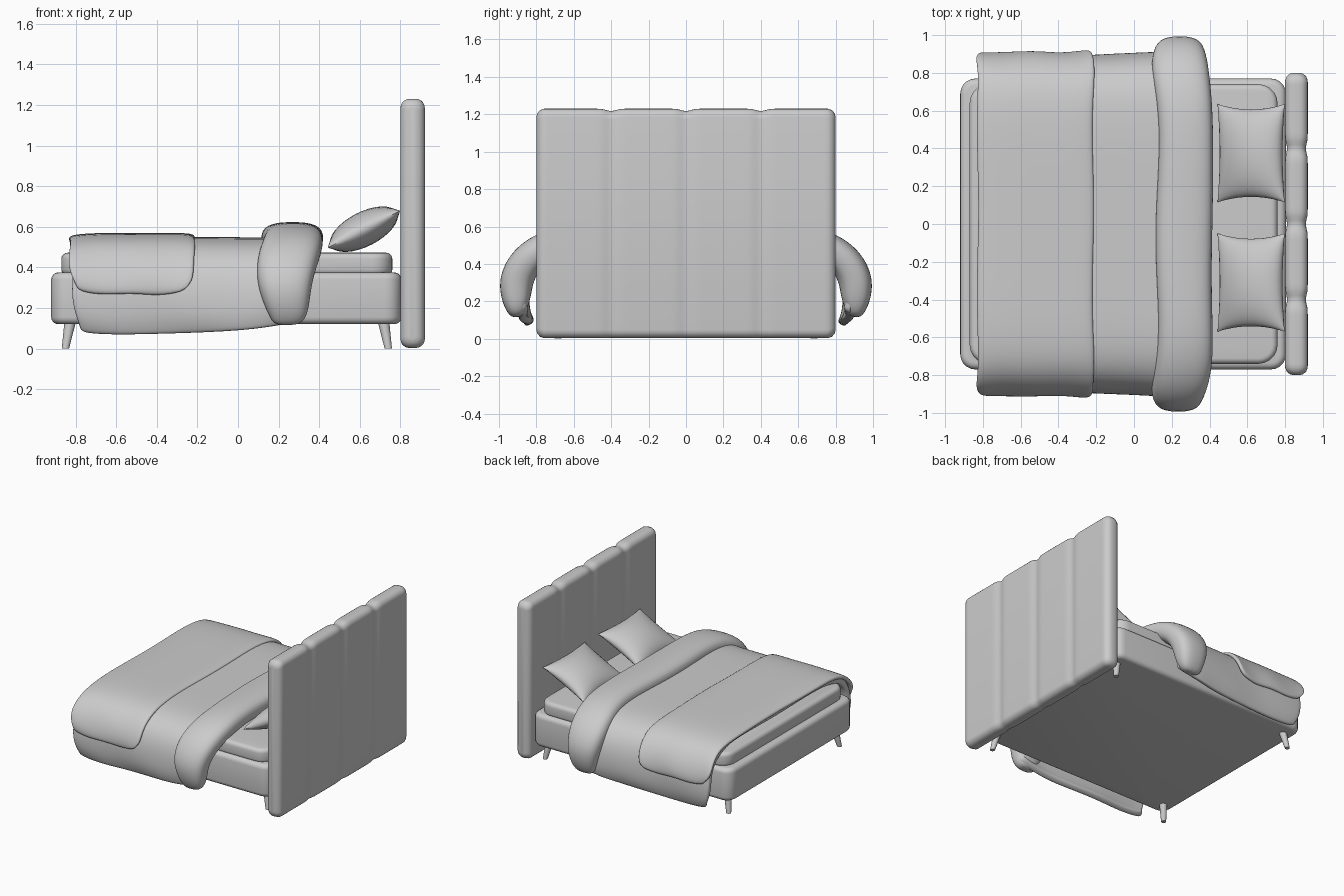
import bpy, bmesh, math
from mathutils import Vector, Matrix

if "Cube" in bpy.data.objects:
    bpy.data.objects.remove(bpy.data.objects["Cube"])


def finish(name, bm, subsurf=0, thickness=0):
    bmesh.ops.remove_doubles(bm, verts=bm.verts, dist=1e-5)
    if not thickness:
        bmesh.ops.recalc_face_normals(bm, faces=bm.faces)
    me = bpy.data.meshes.new(name)
    bm.to_mesh(me)
    bm.free()
    ob = bpy.data.objects.new(name, me)
    bpy.context.collection.objects.link(ob)
    if thickness:
        mod = ob.modifiers.new("thickness", 'SOLIDIFY')
        mod.thickness, mod.offset = thickness, -1
    if subsurf:
        mod = ob.modifiers.new("smooth", 'SUBSURF')
        mod.levels = mod.render_levels = subsurf
    bpy.context.view_layer.objects.active = ob
    ob.select_set(True)
    bpy.ops.object.shade_smooth_by_angle(angle=math.radians(40))
    ob.select_set(False)
    return ob


def rounded_box(name, x, y, z, corner, edge):
    bm = bmesh.new()
    size = Matrix.Diagonal((x[1] - x[0], y[1] - y[0], z[1] - z[0], 1))
    mid = Vector((sum(x) / 2, sum(y) / 2, sum(z) / 2))
    bmesh.ops.create_cube(bm, size=1, matrix=Matrix.Translation(mid) @ size)
    upright = [e for e in bm.edges if abs(e.verts[0].co.z - e.verts[1].co.z) > 0.01]
    bmesh.ops.bevel(bm, geom=upright, offset=corner, segments=5, profile=0.5, affect='EDGES')
    rims = [e for e in bm.edges if abs(e.verts[0].co.z - e.verts[1].co.z) < 1e-4]
    bmesh.ops.bevel(bm, geom=rims, offset=edge, segments=4, profile=0.5, affect='EDGES')
    return finish(name, bm)


def loft(name, rings, subsurf=0):
    bm = bmesh.new()
    vs = [[bm.verts.new(p) for p in r] for r in rings]
    n = len(vs[0])
    for a, b in zip(vs, vs[1:]):
        for i in range(n):
            bm.faces.new((a[i], a[(i + 1) % n], b[(i + 1) % n], b[i]))
    bm.faces.new(vs[0])
    bm.faces.new(vs[-1])
    return finish(name, bm, subsurf)


def mirrored(half):
    return [(-p[0],) + tuple(p[1:]) for p in reversed(half[1:])] + list(half)


def drape(name, stations, half, thickness, rounding):
    """Cloth over the bed: stations are (x, top z, hem z, extra width)."""
    sec = mirrored(half)
    top0, hem0 = half[0][1], half[-1][1]
    xc = (stations[0][0] + stations[-1][0]) / 2
    bm = bmesh.new()
    grid = []
    for i, (x, top, hem, wide) in enumerate(stations):
        row = []
        for j, (y, z) in enumerate(sec):
            t = (top0 - z) / (top0 - hem0)
            px = xc + (x - xc) * (1 - rounding * t ** 5) + 0.006 * math.sin(j * 1.7)
            py = y + math.copysign(wide * t, y) + 0.006 * t * math.sin(i * 2.1 + j)
            row.append(bm.verts.new((px, py, top - t * (top - hem))))
        grid.append(row)
    for a, b in zip(grid, grid[1:]):
        for j in range(len(sec) - 1):
            bm.faces.new((a[j], b[j], b[j + 1], a[j + 1]))
    return finish(name, bm, 2, thickness)


# Upholstered base and mattress
rounded_box("bed_base", (-0.92, 0.805), (-0.77, 0.77), (0.12, 0.375), 0.08, 0.035)
rounded_box("mattress", (-0.87, 0.76), (-0.74, 0.74), (0.36, 0.472), 0.10, 0.03)

# Tapered, splayed legs
for sx, x in ((-1, -0.825), (1, 0.715)):
    for sy in (-1, 1):
        rings = []
        for z, r, out in ((0, 0.018, 0.025), (0.14, 0.029, 0)):
            rings.append([(x + sx * out + r * math.cos(k * math.tau / 16),
                           sy * (0.66 + out) + r * math.sin(k * math.tau / 16), z)
                          for k in range(16)])
        loft("leg", rings)

# Headboard with four padded vertical channels
ys = [-0.8, -0.795, -0.78, -0.76]
ys += [-0.74 + 1.48 * k / 74 for k in range(75)] + [0.76, 0.78, 0.795, 0.8]
rings = []
R = 0.045
for y in ys:
    e = max(0, abs(y) - (0.8 - R))
    inset = R - math.sqrt(max(0, R * R - e * e))
    groove = 0.013 * max(math.exp(-((y - g) / 0.035) ** 2) for g in (-0.4, 0, 0.4))
    h = 0.06 - inset - groove * 0.8
    z0, z1 = inset + 0.003, 1.23 - inset - groove
    r = min(R, h * 0.9)
    ring = []
    for cx, cz, a0 in ((h - r, z1 - r, 0), (r - h, z1 - r, 90), (r - h, z0 + r, 180), (h - r, z0 + r, 270)):
        for k in range(6):
            a = math.radians(a0 + 18 * k)
            ring.append((0.86 + cx + r * math.cos(a), y, cz + r * math.sin(a)))
    rings.append(ring)
loft("headboard", rings)

# Duvet hanging over both sides
drape("duvet",
      [(-0.82, 0.535, 0.09, 0), (-0.79, 0.55, 0.065, 0), (-0.6, 0.553, 0.06, 0.005),
       (-0.4, 0.553, 0.065, 0), (-0.2, 0.55, 0.07, 0.01), (0.0, 0.548, 0.08, 0.025),
       (0.15, 0.548, 0.095, 0.04), (0.31, 0.548, 0.12, 0.03), (0.36, 0.54, 0.14, 0.02)],
      [(0, 0.55), (0.25, 0.55), (0.48, 0.55), (0.66, 0.54), (0.775, 0.50), (0.845, 0.43),
       (0.88, 0.34), (0.89, 0.24), (0.885, 0.15), (0.865, 0.09), (0.85, 0.065)], 0.05, 0.06)

# Throw blanket across the foot end
drape("throw_blanket",
      [(-0.835, 0.545, 0.30, 0), (-0.81, 0.563, 0.275, 0.005), (-0.68, 0.57, 0.26, 0),
       (-0.52, 0.57, 0.272, 0.01), (-0.38, 0.57, 0.255, 0), (-0.24, 0.57, 0.275, 0.012),
       (-0.21, 0.555, 0.30, 0.01)],
      [(0, 0.57), (0.25, 0.57), (0.48, 0.57), (0.67, 0.56), (0.79, 0.52), (0.865, 0.44),
       (0.90, 0.36), (0.91, 0.30), (0.905, 0.26)], 0.03, 0.12)

# Puffy turned-back duvet fold: (y, z, centre x, half width, half thickness)
path = mirrored([(0, 0.545, 0.27, 0.155, 0.077), (0.25, 0.545, 0.27, 0.15, 0.078),
                 (0.48, 0.543, 0.27, 0.145, 0.078), (0.66, 0.525, 0.265, 0.15, 0.08),
                 (0.79, 0.475, 0.255, 0.155, 0.085), (0.87, 0.40, 0.245, 0.15, 0.09),
                 (0.91, 0.31, 0.235, 0.135, 0.092), (0.91, 0.22, 0.235, 0.115, 0.08),
                 (0.905, 0.15, 0.24, 0.09, 0.055), (0.90, 0.115, 0.24, 0.06, 0.03)])
rings = []
for i, (y, z, cx, a, b) in enumerate(path):
    p, q = path[max(i - 1, 0)], path[min(i + 1, len(path) - 1)]
    t = Vector((0, q[0] - p[0], q[1] - p[1])).normalized()
    n = Vector((0, -t.z, t.y))
    ring = []
    for k in range(14):
        c, s = math.cos(k * math.tau / 14), math.sin(k * math.tau / 14)
        u = math.copysign(abs(c) ** 0.75, c)
        v = math.copysign(abs(s) ** 0.75, s)
        ring.append(Vector((cx + a * u + 0.008 * math.sin(i * 1.3), y, z)) + n * b * v * 1.03)
    rings.append(ring)
loft("duvet_fold", rings, 2)

# Two pillows leaning on the headboard
N = 16
for cy in (-0.31, 0.375):
    bm = bmesh.new()
    tilt = Matrix.Translation((0.62, cy, 0.588)) @ Matrix.Rotation(math.radians(-27), 4, 'Y')
    for side in (1, -1):
        g = []
        for i in range(N + 1):
            row = []
            for j in range(N + 1):
                u, v = -math.cos(math.pi * i / N), -math.cos(math.pi * j / N)
                x = 0.2 * u * (1 - 0.09 * (1 - v * v))
                y = 0.26 * v * (1 - 0.11 * (1 - u * u))
                h = 0.085 * (max(0, 1 - u * u) * max(0, 1 - v * v)) ** 0.5
                row.append(bm.verts.new(tilt @ Vector((x, y, side * h))))
            g.append(row)
        for i in range(N):
            for j in range(N):
                bm.faces.new((g[i][j], g[i + 1][j], g[i + 1][j + 1], g[i][j + 1]))
    finish("pillow", bm)
